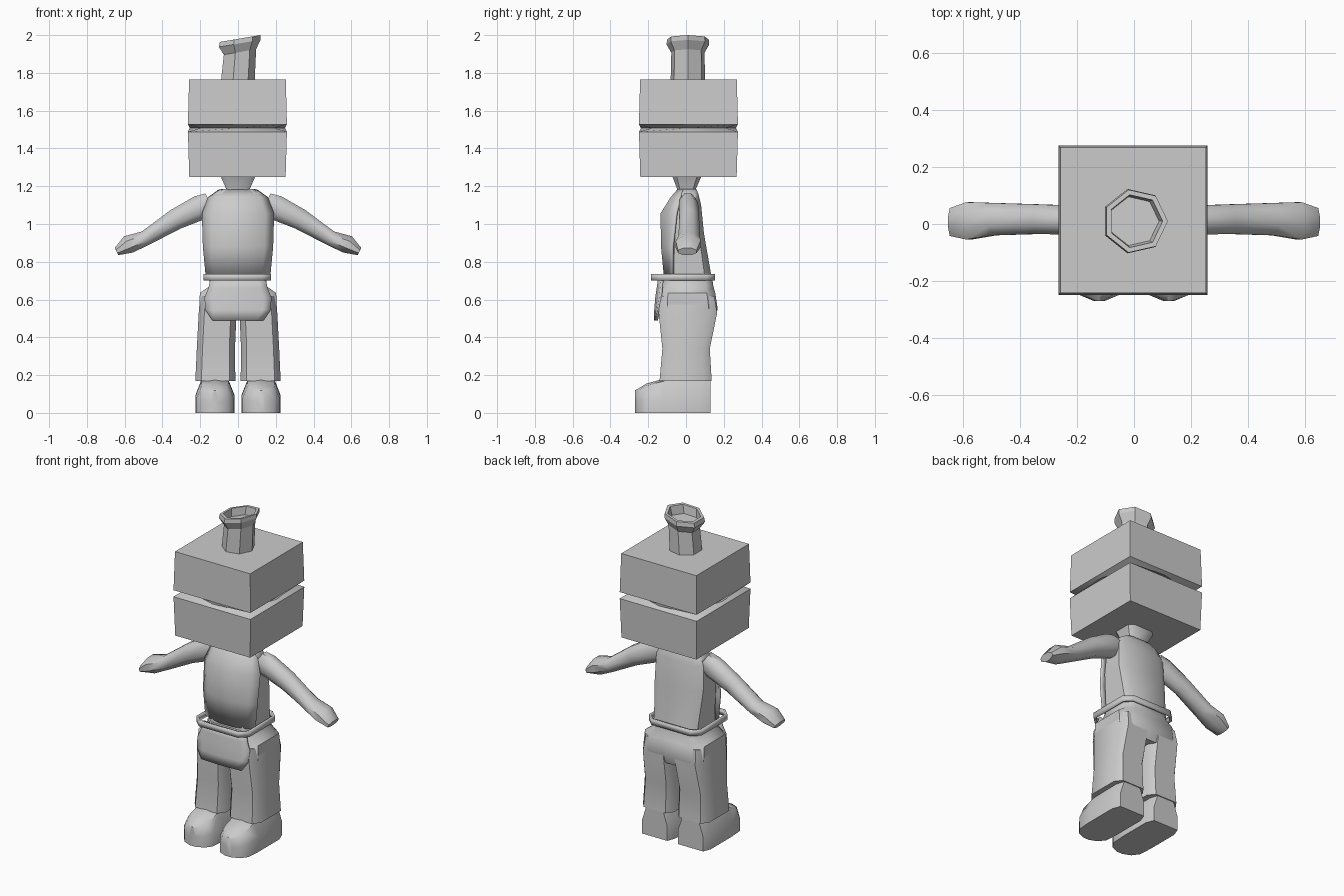
import bpy, bmesh
from math import cos, sin, pi, radians

if "Cube" in bpy.data.objects:
    bpy.data.objects.remove(bpy.data.objects["Cube"])


def loft(name, rings, caps=(True, True), closed=True, smooth=40, thick=0, mirror=False):
    """Skin a list of equal-length point rings into one object."""
    bm = bmesh.new()
    vs = [[bm.verts.new(p) for p in r] for r in rings]
    n = len(vs[0])
    for a, b in zip(vs, vs[1:]):
        for i in range(n if closed else n - 1):
            j = (i + 1) % n
            bm.faces.new((a[i], a[j], b[j], b[i]))
    if closed:
        if caps[0]:
            bm.faces.new(vs[0][::-1])
        if caps[1]:
            bm.faces.new(vs[-1])
    bmesh.ops.recalc_face_normals(bm, faces=bm.faces)
    me = bpy.data.meshes.new(name)
    bm.to_mesh(me)
    bm.free()
    ob = bpy.data.objects.new(name, me)
    bpy.context.collection.objects.link(ob)
    if thick:
        m = ob.modifiers.new("thickness", 'SOLIDIFY')
        m.thickness, m.offset = thick, 0
    if mirror:
        m = ob.modifiers.new("mirror", 'MIRROR')
        m.use_mirror_merge = False
    bpy.ops.object.select_all(action='DESELECT')
    ob.select_set(True)
    bpy.context.view_layer.objects.active = ob
    bpy.ops.object.shade_smooth_by_angle(angle=radians(smooth))
    return ob


def octa(x0, x1, y0, y1, z, c=0.3):
    """Rectangle with chamfered corners; c is the chamfer share."""
    cx, cy, hx, hy = (x0 + x1) / 2, (y0 + y1) / 2, (x1 - x0) / 2, (y1 - y0) / 2
    k = 1 - c
    pts = [(1, -k), (1, k), (k, 1), (-k, 1), (-1, k), (-1, -k), (-k, -1), (k, -1)]
    return [(cx + hx * u, cy + hy * v, z) for u, v in pts]


# Head: block whose mid-height notch is deep at the corners, gone at face centres
def head_ring(z, corner, mid):
    pts = []
    for u, v in [(1, -1), (1, 0), (1, 1), (0, 1), (-1, 1), (-1, 0), (-1, -1), (0, -1)]:
        r = corner if u and v else mid
        pts.append((u * r - 0.003, v * r + 0.013, z))
    return pts


loft("head", [head_ring(1.248, .255, .255), head_ring(1.488, .262, .262),
              head_ring(1.508, .195, .252), head_ring(1.528, .262, .262),
              head_ring(1.765, .256, .256)], smooth=60)


# Chimney: seven-sided leaning tube with a flared, tilted, recessed mouth
def pipe_ring(cx, z, r, tilt):
    return [(cx + r * cos(2 * pi * i / 7), 0.01 + r * sin(2 * pi * i / 7),
             z + tilt * r * cos(2 * pi * i / 7)) for i in range(7)]


loft("chimney", [pipe_ring(-.006, 1.75, .094, 0), pipe_ring(.006, 1.91, .09, .17),
                 pipe_ring(.003, 1.955, .116, .17), pipe_ring(.006, 1.981, .113, .17),
                 pipe_ring(.006, 1.981, .095, .17), pipe_ring(.0, 1.93, .088, .17)],
     smooth=20)

# Neck
loft("neck", [octa(-.055, .055, -.04, .055, 1.13), octa(-.06, .06, -.045, .05, 1.18),
              octa(-.095, .095, -.075, .085, 1.26)])

# Torso, narrowing to the waist
loft("torso", [octa(-.15, .15, -.11, .14, .69), octa(-.15, .15, -.10, .13, .75),
               octa(-.165, .165, -.085, .095, .95), octa(-.16, .16, -.065, .08, 1.10),
               octa(-.13, .13, -.05, .065, 1.16), octa(-.09, .09, -.035, .055, 1.185)], smooth=50)


# Bib: curved panel over the chest
def strip(z, w, y_mid, y_side):
    return [(w * t, y_mid + (y_side - y_mid) * t * t, z) for t in (-1, -.75, -.3, .3, .75, 1)]


loft("bib", [strip(.72, .168, -.115, -.07), strip(.88, .183, -.132, -.07),
             strip(1.055, .188, -.137, -.05), strip(1.14, .155, -.08, -.03),
             strip(1.178, .10, -.045, -.015)], closed=False, thick=.012, smooth=50)

# Belt: open band around the waist
belt = [octa(-.178, .17, -.18, .148, z, .25) for z in (.70, .735)]
loft("belt", belt, caps=(False, False), thick=.012, smooth=20)

# Apron skirt with cut lower corners
loft("apron_skirt", [strip(.49, .135, -.163, -.155), strip(.545, .172, -.163, -.145),
                     strip(.61, .176, -.158, -.135), strip(.66, .155, -.15, -.13),
                     strip(.71, .145, -.143, -.125)], closed=False, thick=.014, smooth=50)

# Trousers: hips and mirrored legs
loft("hips", [octa(-.19, .19, -.13, .15, .49), octa(-.205, .205, -.147, .168, .55),
              octa(-.202, .202, -.14, .155, .635), octa(-.152, .152, -.128, .145, .67),
              octa(-.15, .15, -.12, .14, .705)], smooth=50)
loft("trouser_leg", [octa(.014, .226, -.14, .136, .17), octa(.016, .218, -.125, .126, .34),
                     octa(.008, .208, -.145, .165, .53), octa(.0, .2, -.135, .15, .62)],
     mirror=True, smooth=50)


# Boots: sections from heel to toe, pointed in plan
def boot_ring(y, w, h):
    cx = .122
    return [(cx - w, y, 0), (cx + w, y, 0), (cx + w, y, h * .5),
            (cx + w * .7, y, h * .93), (cx, y, h), (cx - w * .7, y, h * .93), (cx - w, y, h * .5)]


loft("boot", [boot_ring(.13, .085, .18), boot_ring(.08, .104, .185), boot_ring(-.12, .104, .18),
              boot_ring(-.21, .098, .155), boot_ring(-.25, .068, .13), boot_ring(-.27, .02, .12)],
     mirror=True, smooth=50)


# Arms: six-sided sections across the downward slope, ending in a mitten hand
def arm_ring(x, z, h, w, yc):
    pts = []
    for i in range(8):
        a = 2 * pi * (i + .5) / 8
        u, v = cos(a) * 1.06, sin(a) * 1.06
        pts.append((x + .47 * h * v, yc + w * u, z + .88 * h * v))
    return pts


loft("arm", [arm_ring(.145, 1.11, .06, .045, .01), arm_ring(.2, 1.087, .068, .052, .013),
             arm_ring(.33, 1.025, .057, .053, .017), arm_ring(.49, .925, .041, .058, .017),
             arm_ring(.58, .892, .05, .067, .011), arm_ring(.643, .854, .022, .05, .007)],
     mirror=True, smooth=50)
